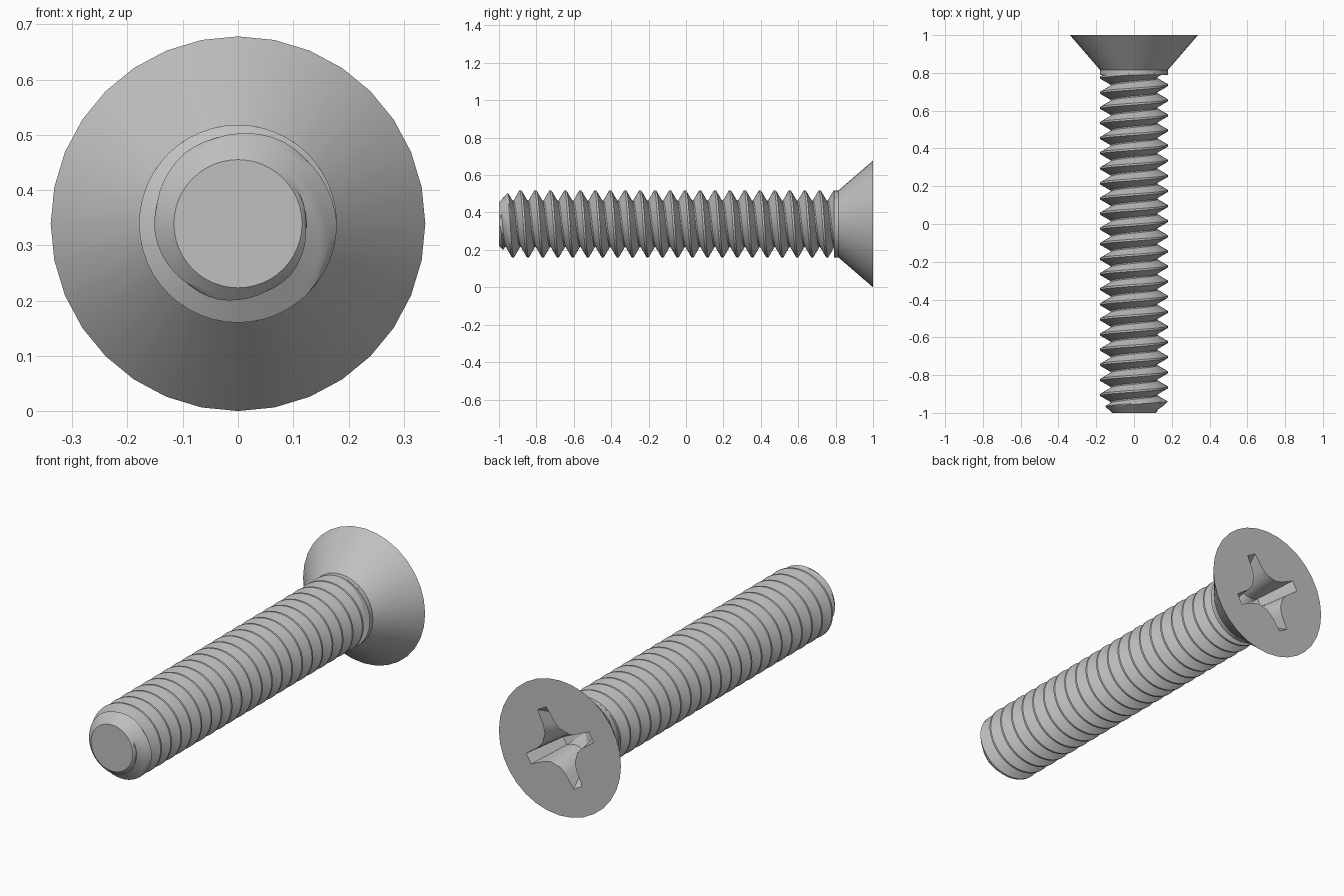
import bpy, bmesh
from math import sin, cos, pi, radians, sqrt, atan2

if "Cube" in bpy.data.objects:
    bpy.data.objects.remove(bpy.data.objects["Cube"], do_unlink=True)

# Main sizes: the screw lies along y
AXIS_Z = 0.339
CREST_R, ROOT_R, PITCH = 0.179, 0.124, 0.08
TIP_Y, TIP_R, SHAFT_END = -1.0, 0.116, 0.80
HEAD_R, HEAD_Y = 0.339, 1.0
FIRST_CREST = -0.885
CREST_FLAT = 0.005

steel = bpy.data.materials.new("steel grey")
steel.diffuse_color = (0.53, 0.53, 0.53, 1)
steel.use_nodes = True
steel.node_tree.nodes["Principled BSDF"].inputs["Base Color"].default_value = (0.53, 0.53, 0.53, 1)


def finish(bm, name):
    bmesh.ops.remove_doubles(bm, verts=bm.verts, dist=0.00005)
    bmesh.ops.recalc_face_normals(bm, faces=bm.faces)
    mesh = bpy.data.meshes.new(name)
    bm.to_mesh(mesh)
    bm.free()
    obj = bpy.data.objects.new(name, mesh)
    bpy.context.collection.objects.link(obj)
    mesh.materials.append(steel)
    bpy.ops.object.select_all(action="DESELECT")
    obj.select_set(True)
    bpy.context.view_layer.objects.active = obj
    bpy.ops.object.shade_smooth_by_angle(angle=radians(30))
    return obj


# Threaded shaft: a right-hand helix limited by the cone of the tip
def thread_radius(y, turn):
    phase = (y - FIRST_CREST) / PITCH - turn
    d = abs(phase - round(phase)) * PITCH
    r = CREST_R - (d - CREST_FLAT) * sqrt(3)
    r = max(ROOT_R, min(CREST_R, r))
    return min(r, TIP_R + 1.05 * (y - TIP_Y))


def build_shaft():
    bm = bmesh.new()
    segments, steps = 48, 6
    flank = (CREST_R - ROOT_R) / sqrt(3)
    side = [CREST_FLAT + flank * k / steps for k in range(steps + 1)]
    offsets = [-d for d in reversed(side)] + side
    rows = [FIRST_CREST + PITCH * n + d for n in range(-3, 23) for d in offsets]
    columns = []
    for j in range(segments + 1):
        turn = j / segments
        a = 2 * pi * turn
        column = []
        for row in rows:
            y = max(TIP_Y, min(SHAFT_END, row + PITCH * turn))
            r = thread_radius(y, turn)
            column.append(bm.verts.new((r * sin(a), y, AXIS_Z + r * cos(a))))
        columns.append(column)
    for left, right in zip(columns, columns[1:]):
        for i in range(len(rows) - 1):
            quad = (left[i], left[i + 1], right[i + 1], right[i])
            ys = [v.co.y for v in quad]
            if max(ys) - min(ys) > 0.00001:
                bm.faces.new(quad)
    bmesh.ops.delete(bm, geom=[v for v in bm.verts if not v.link_faces], context="VERTS")
    bmesh.ops.remove_doubles(bm, verts=bm.verts, dist=0.00005)
    # Flat tip
    rim = [v for v in bm.verts if v.co.y < TIP_Y + 0.00001]
    rim.sort(key=lambda v: atan2(v.co.z - AXIS_Z, v.co.x))
    bm.faces.new(rim)
    return finish(bm, "threaded_shaft")


# Countersunk head with a cross recess, lofted through matching rings
def circle(r, y):
    start = radians(56.25)
    return [(r * cos(start + 2 * pi * i / 32), y, r * sin(start + 2 * pi * i / 32))
            for i in range(32)]


def cross(quarter, y):
    points = []
    # mirror the half arm about the diagonal, leaving out the next arm's middle
    outline = quarter + [(v, u) for u, v in reversed(quarter[1:-1])]
    for arm in range(4):
        a = radians(60 + 90 * arm)
        for u, v in outline:
            points.append((u * cos(a) - v * sin(a), y, u * sin(a) + v * cos(a)))
    return points


def build_head():
    bm = bmesh.new()
    mouth = [(0.2, 0), (0.2, 0.027), (0.125, 0.034), (0.085, 0.046), (0.066, 0.066)]
    floor = [(0.105, 0), (0.105, 0.02), (0.08, 0.024), (0.06, 0.032), (0.045, 0.045)]
    loops = [
        circle(CREST_R, 0.79),
        circle(CREST_R, 0.815),
        circle(HEAD_R, HEAD_Y),
        cross(mouth, HEAD_Y),
        cross(floor, 0.83),
    ]
    rings = [[bm.verts.new((x, y, z + AXIS_Z)) for x, y, z in loop] for loop in loops]
    for a, b in zip(rings, rings[1:]):
        for i in range(32):
            k = (i + 1) % 32
            bm.faces.new((a[i], a[k], b[k], b[i]))
    # Back of the collar and the bottom of the recess
    bm.faces.new(rings[0])
    bottom = bm.verts.new((0, 0.797, AXIS_Z))
    for i in range(32):
        bm.faces.new((rings[-1][i], rings[-1][(i + 1) % 32], bottom))
    return finish(bm, "countersunk_head")


build_shaft()
build_head()
